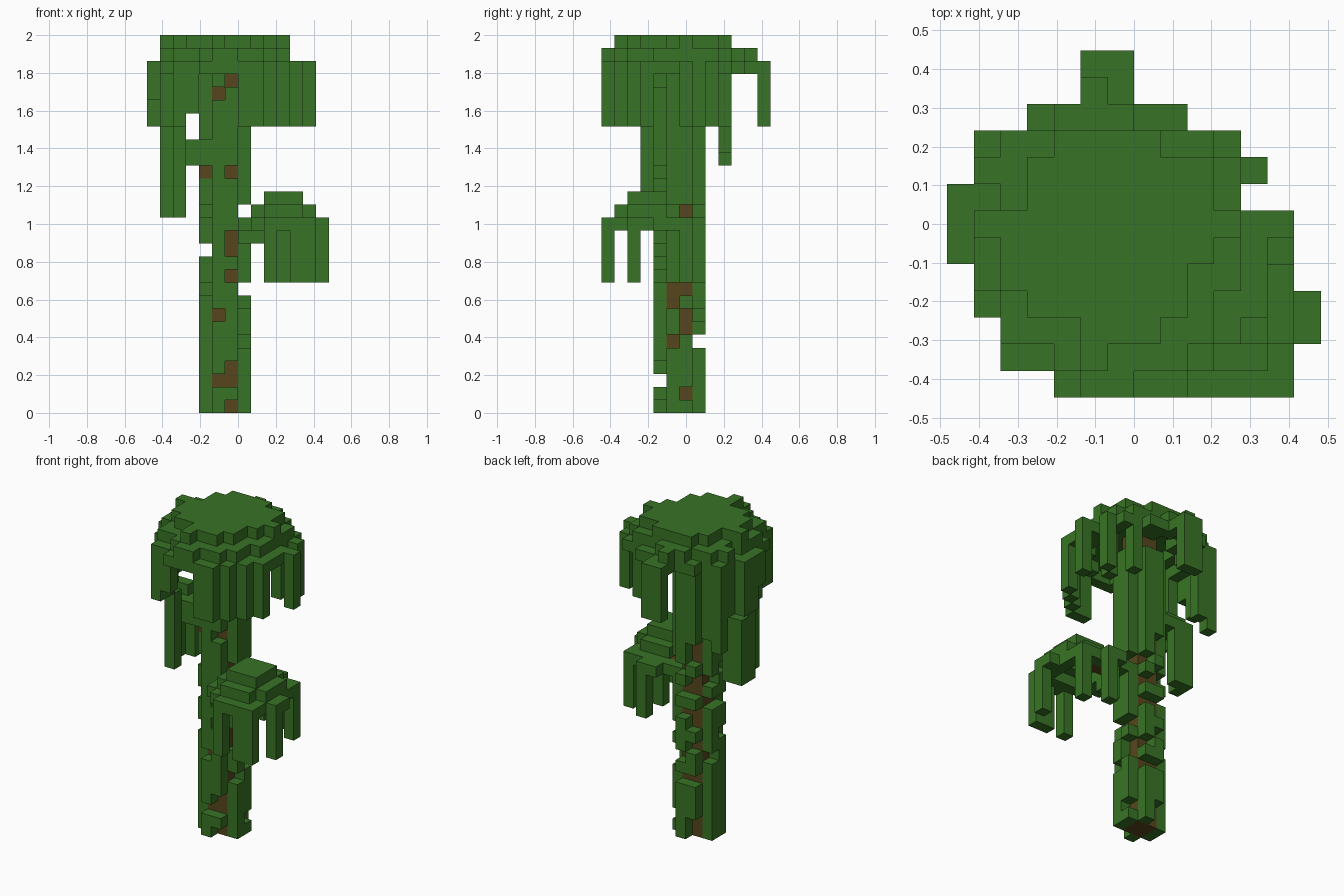
import bpy
import bmesh
from mathutils import Vector

cube = bpy.data.objects.get("Cube")
if cube:
    bpy.data.objects.remove(cube, do_unlink=True)

UNIT = 2 / 29                      # edge length of one block
CENTRE = Vector((7, 6.5, 0))       # grid centre on the floor
SIDES = [Vector(d) for d in ((1, 0, 0), (-1, 0, 0), (0, 1, 0), (0, -1, 0), (0, 0, 1), (0, 0, -1))]


def material(name, colour):
    mat = bpy.data.materials.new(name)
    mat.use_nodes = True
    mat.diffuse_color = (*colour, 1)
    mat.node_tree.nodes["Principled BSDF"].inputs["Base Color"].default_value = (*colour, 1)
    return mat


leaf_green = material("leaf green", (0.04, 0.175, 0.019))
bark_brown = material("bark brown", (0.095, 0.062, 0.012))


def box(xs, ys, zs):
    """All cells in inclusive index ranges."""
    return {(i, j, k) for i in range(xs[0], xs[1] + 1)
            for j in range(ys[0], ys[1] + 1) for k in range(zs[0], zs[1] + 1)}


def column(i, j, low, high):
    return box((i, i), (j, j), (low, high))


def layer(back_row, spans):
    """Flat set of (i, j): one span per row, going from the back to the front."""
    return {(i, back_row - r) for r, (a, b) in enumerate(spans) for i in range(a, b + 1)}


def inner(flat):
    """Cells of a flat set that are surrounded on four sides."""
    return {(i, j) for i, j in flat
            if {(i + 1, j), (i - 1, j), (i, j + 1), (i, j - 1)} <= flat}


def raise_to(flat, k):
    return {(i, j, k) for i, j in flat}


def dome(layers, top):
    """Stacked shells: the top is solid and lower layers are hollow."""
    cells = raise_to(layers[0], top)
    for n in range(1, len(layers)):
        cells |= raise_to(layers[n] - inner(layers[n - 1]), top - n)
    return cells


# Trunk with short limbs
wood = box((5, 6), (5, 6), (0, 27))
wood |= column(4, 5, 18, 19)
wood |= box((7, 10), (5, 5), (14, 14))

# Climbing leaves on the four trunk sides, with bare patches
bare = {
    (6, 4): (0, 2, 3, 10, 12, 13, 18, 25),
    (5, 4): (2, 7, 24),
    (7, 6): (1, 6, 7, 9, 15),
    (7, 5): (5, 8, 9, 15),
    (4, 5): (9, 12, 15, 18),
    (4, 6): (7, 12, 14),
    (5, 7): (0, 1, 5, 8, 10, 11, 13, 14, 16, 17),
    (6, 7): (5, 7, 11, 13, 15),
}
climbers = {(i, j, k) for (i, j), gaps in bare.items() for k in range(26) if k not in gaps}

# Main crown
crown_top = layer(9, [(4, 7), (3, 9), (3, 9), (1, 10), (2, 9), (2, 8), (3, 8), (5, 7), (5, 5)])
crown_mid = layer(11, [(5, 5), (4, 6), (2, 9), (1, 10), (2, 10), (1, 10), (1, 10),
                       (1, 10), (2, 9), (2, 9), (4, 8), (5, 6)])
crown_rim = layer(12, [(5, 6), (5, 6), (3, 8), (1, 10), (1, 11), (0, 10), (0, 12),
                       (0, 11), (1, 11), (1, 11), (2, 10), (2, 9), (4, 8)])
crown = dome([crown_top, crown_mid, crown_rim], 28)

# Hanging strands under the crown rim
strands = set()
for i, j in [(7, 0), (8, 0), (9, 1), (10, 2), (11, 3), (12, 6), (11, 8), (9, 9),
             (5, 12), (6, 12), (0, 6), (0, 7), (1, 8), (1, 4), (2, 1), (2, 2), (10, 7)]:
    strands |= column(i, j, 22, 25)
strands |= column(3, 1, 23, 25) | column(1, 9, 19, 25) | column(2, 9, 20, 25)
strands |= column(0, 5, 24, 25)

# Lower bough
bough_top = layer(4, [(9, 11)] * 3)
bough_mid = layer(5, [(9, 11), (8, 12), (8, 12), (8, 12), (9, 11)])
bough_rim = layer(7, [(9, 10), (8, 12), (7, 12), (7, 12), (7, 13), (7, 13), (8, 12), (9, 12)])
bough = dome([bough_top, bough_mid, bough_rim], 16)
bough |= box((7, 8), (4, 4), (13, 14))
for i, j in [(9, 0), (11, 0), (12, 0), (13, 2), (12, 6), (10, 7)]:
    bough |= column(i, j, 10, 13)
bough |= column(9, 6, 11, 13)

# Side bough
side_bough = box((1, 3), (5, 6), (20, 20)) | box((1, 2), (5, 5), (21, 21))
side_bough |= box((2, 4), (4, 4), (19, 20)) | column(2, 3, 15, 21)
for i, j in [(1, 5), (1, 6), (2, 6)]:
    side_bough |= column(i, j, 15, 19)

parts = {
    "trunk": (wood, bark_brown),
    "trunk_leaves": (climbers, leaf_green),
    "crown": (crown, leaf_green),
    "hanging_strands": (strands, leaf_green),
    "lower_bough": (bough, leaf_green),
    "side_bough": (side_bough, leaf_green),
}


def build(name, cells, mat, filled):
    """Mesh the exposed block sides and merge flat neighbours."""
    bm = bmesh.new()
    for cell in cells:
        middle = Vector(cell) + Vector((0.5, 0.5, 0.5))
        for d in SIDES:
            if tuple(int(v) for v in Vector(cell) + d) in filled:
                continue
            u = Vector((d.y, d.z, d.x))
            v = d.cross(u)
            corners = (-u - v, u - v, u + v, v - u)
            bm.faces.new([bm.verts.new((middle + (d + c) / 2 - CENTRE) * UNIT) for c in corners])
    bmesh.ops.remove_doubles(bm, verts=bm.verts, dist=UNIT / 100)
    bmesh.ops.dissolve_limit(bm, angle_limit=0.01, verts=bm.verts, edges=bm.edges)
    mesh = bpy.data.meshes.new(name)
    bm.to_mesh(mesh)
    bm.free()
    mesh.materials.append(mat)
    bpy.context.scene.collection.objects.link(bpy.data.objects.new(name, mesh))


# Each block belongs to the first part that claims it
filled = set()
for name, (cells, mat) in parts.items():
    cells -= filled
    filled |= cells
for name, (cells, mat) in parts.items():
    build(name, cells, mat, filled)
